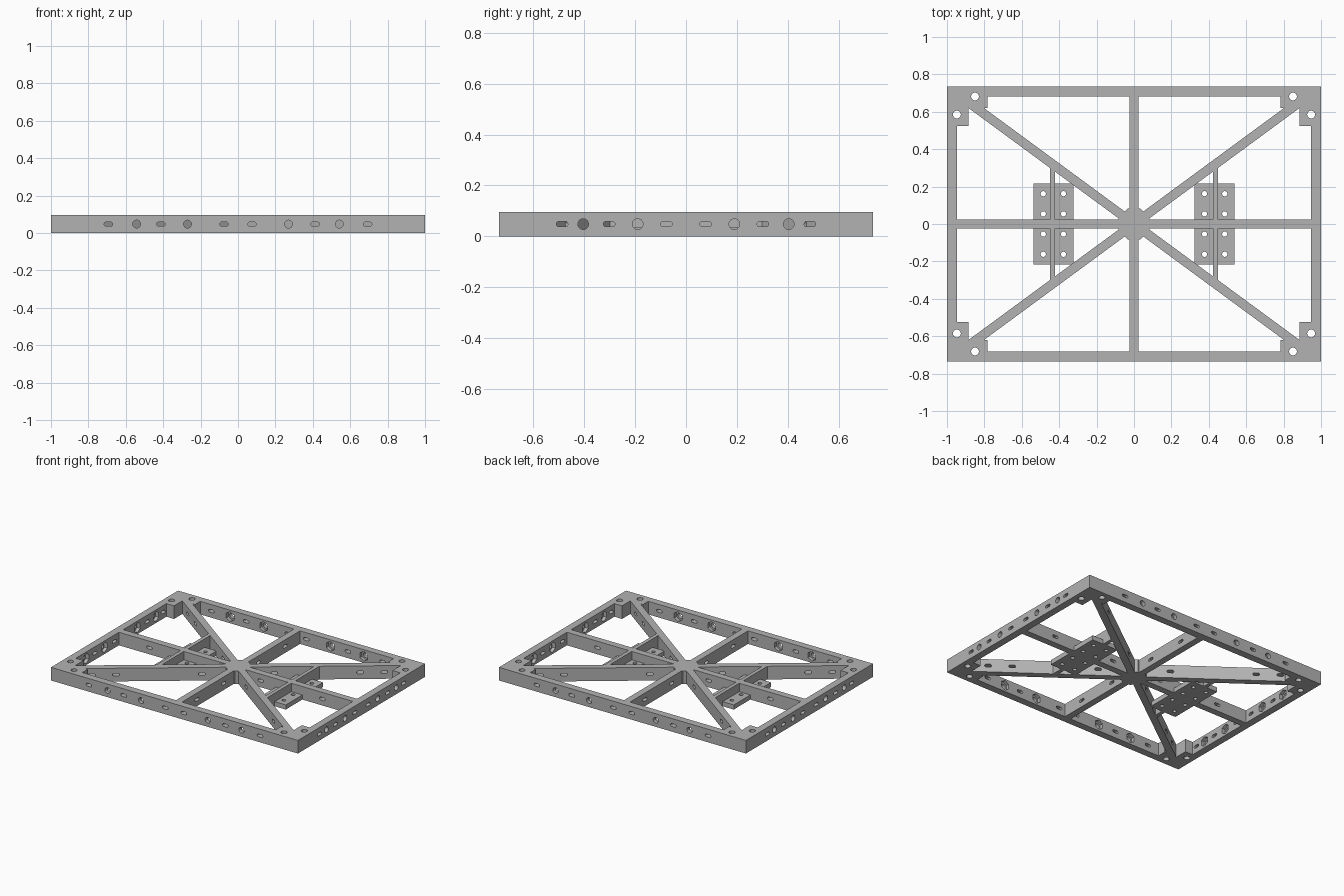
import bpy, bmesh
from math import atan2, cos, sin, pi, radians, copysign, hypot
from mathutils import Matrix, Vector

if "Cube" in bpy.data.objects:
    bpy.data.objects.remove(bpy.data.objects["Cube"])

W, D, H = 1.0, 0.735, 0.096      # half width, half depth, height
WALL, BAR = 0.053, 0.049         # rim and bar thickness
MID = H / 2
SIGNS = (-1, 1)
CORNERS = [(sx, sy) for sx in SIGNS for sy in SIGNS]

grey = bpy.data.materials.new("plain_grey")
grey.use_nodes = True
grey.diffuse_color = (0.45, 0.45, 0.45, 1)
grey.node_tree.nodes["Principled BSDF"].inputs["Base Color"].default_value = grey.diffuse_color


def prism(bm, pts, depth, matrix):
    """Closed prism of a 2D outline, centred on its local z."""
    ends = [[bm.verts.new(matrix @ Vector((x, y, z))) for x, y in pts]
            for z in (-depth / 2, depth / 2)]
    n = len(pts)
    bm.faces.new(ends[0][::-1])
    bm.faces.new(ends[1])
    for i in range(n):
        j = (i + 1) % n
        bm.faces.new((ends[0][i], ends[0][j], ends[1][j], ends[1][i]))


def rect(a, b):
    return [(-a, -b), (a, -b), (a, b), (-a, b)]


def ring(r, n=20, stretch=0.0):
    """Regular outline, drawn out to a rounded slot by stretch."""
    angles = [(i + 0.5) * 2 * pi / n for i in range(n)]
    return [(r * cos(a) + copysign(stretch, cos(a)), r * sin(a)) for a in angles]


SLOT = ring(0.0105, 16, 0.0125)
ROUND = ring(0.021)
HEX = ring(0.036, 6)


def upright(x, y, z=MID, angle=0.0):
    return Matrix.Translation((x, y, z)) @ Matrix.Rotation(angle, 4, "Z")


def sideways(x, y, angle):
    return upright(x, y, MID, angle) @ Matrix.Rotation(pi / 2, 4, "X")


def make(name, pieces):
    """Object from a list of (outline, depth, matrix)."""
    bm = bmesh.new()
    for piece in pieces:
        prism(bm, *piece)
    bmesh.ops.recalc_face_normals(bm, faces=bm.faces)
    mesh = bpy.data.meshes.new(name)
    bm.to_mesh(mesh)
    bm.free()
    mesh.materials.append(grey)
    obj = bpy.data.objects.new(name, mesh)
    bpy.context.collection.objects.link(obj)
    return obj


def cut(obj, pieces):
    cutter = make("cutter", pieces)
    cutter.hide_render = True
    mod = obj.modifiers.new("holes", "BOOLEAN")
    mod.operation = "DIFFERENCE"
    mod.solver = "EXACT"
    mod.object = cutter
    bpy.context.view_layer.objects.active = obj
    bpy.ops.object.modifier_apply(modifier=mod.name)
    bpy.data.objects.remove(cutter)


# Outer rim with slots, bolt holes and hexagonal pockets inside
rim = make("outer_rim", [(rect(W, D), H, upright(0, 0))])
cut(rim, [(rect(W - WALL, D - WALL), H * 2, upright(0, 0))])
through, pockets = [], []
for s, t in CORNERS:
    for x in (0.075, 0.412, 0.693):
        through.append((SLOT, 0.15, sideways(s * x, t * (D - WALL / 2), 0)))
    for y in (0.077, 0.302, 0.487):
        through.append((SLOT, 0.15, sideways(t * (W - WALL / 2), s * y, pi / 2)))
    for x in (0.27, 0.542):
        through.append((ROUND, 0.15, sideways(s * x, t * (D - WALL / 2), 0)))
        pockets.append((HEX, 0.05, sideways(s * x, t * (D - WALL), 0)))
    for y in (0.19, 0.404):
        through.append((ROUND, 0.15, sideways(t * (W - WALL / 2), s * y, pi / 2)))
        pockets.append((HEX, 0.05, sideways(t * (W - WALL), s * y, pi / 2)))
corner_holes = [(ROUND, H * 2, upright(sx * x, sy * y))
                for sx, sy in CORNERS for x, y in ((0.85, 0.682), (0.947, 0.585))]
cut(rim, through + corner_holes)
cut(rim, pockets)

# L-shaped corner blocks
L_SHAPE = [(W, D), (0.783, D), (0.783, 0.62), (0.885, 0.62), (0.885, 0.524), (W, 0.524)]
blocks = make("corner_blocks", [([(sx * x, sy * y) for x, y in L_SHAPE], H, upright(0, 0))
                                for sx, sy in CORNERS])
cut(blocks, corner_holes)


# Bars crossing the middle, with slots along both halves
def cross_bar(name, angle, half, slots):
    bar = make(name, [(rect(half, BAR / 2), H, upright(0, 0, MID, angle))])
    cut(bar, [(SLOT, 0.15, sideways(s * d * cos(angle), s * d * sin(angle), angle))
              for s in SIGNS for d in slots])


cross_bar("long_bar", 0, W - WALL / 2, (0.2, 0.7))
cross_bar("short_bar", pi / 2, D - WALL / 2, (0.2, 0.51))
for name, s in (("diagonal_bar_rising", 1), ("diagonal_bar_falling", -1)):
    cross_bar(name, s * atan2(D, W), 0.925 * hypot(W, D), (0.24, 0.81, 0.97))

# Octagonal hub
make("centre_hub", [(ring(0.09, 8), H, upright(0, 0))])

# Ribs between the diagonals, and drilled mounting plates at the bottom
for side, s in (("right", -1), ("left", 1)):
    make("rib_" + side, [(rect(0.0135, 0.31), H, upright(s * 0.435, 0))])
    plate = make("mounting_plate_" + side, [(rect(0.107, 0.216), 0.034, upright(s * 0.431, 0, 0.017))])
    cut(plate, [(ring(0.014, 16), 0.1, upright(s * 0.431 + dx, y, 0.017))
                for dx in (-0.054, 0.054) for y in (-0.162, -0.054, 0.054, 0.162)])
